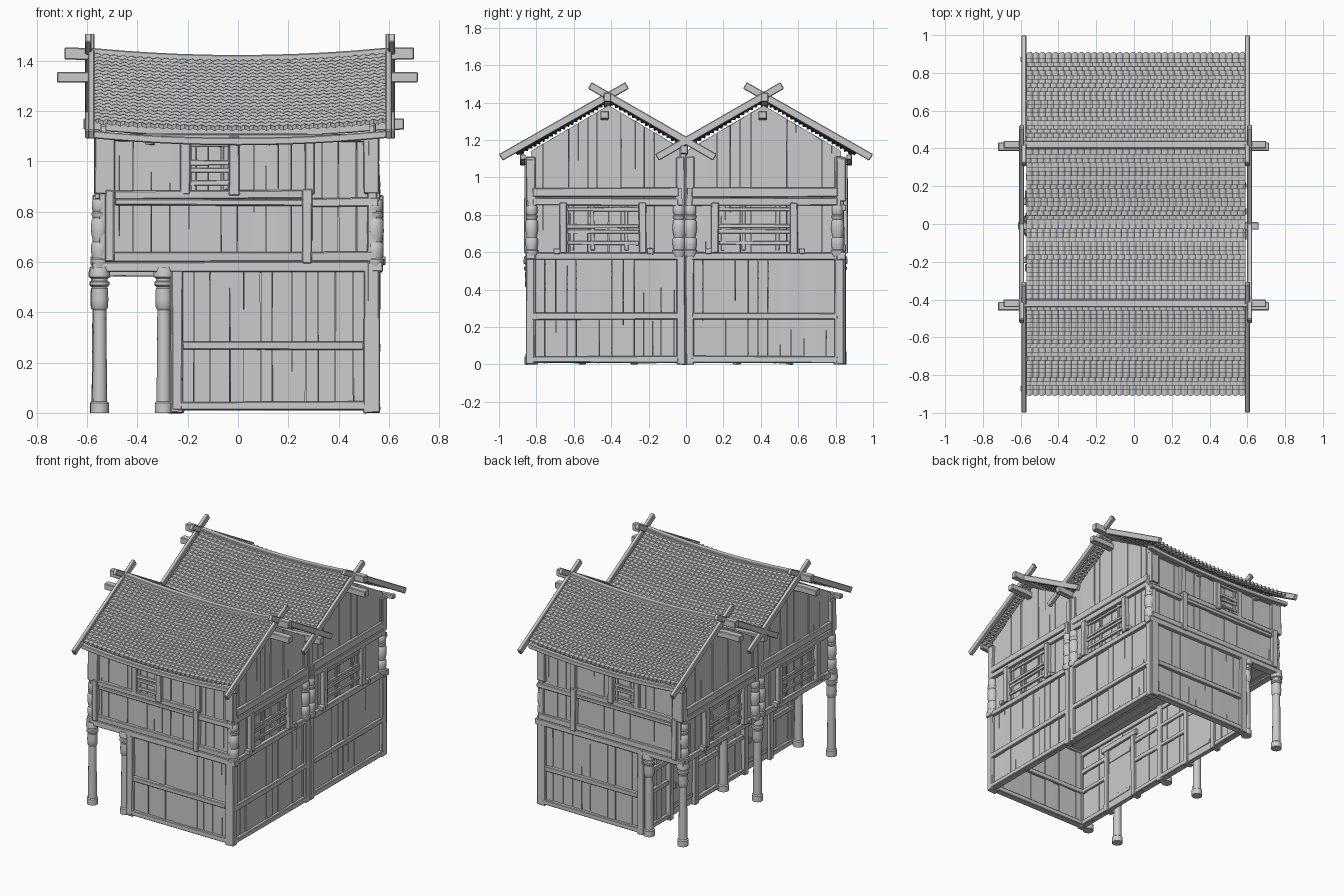
import bpy, bmesh, math, random
from mathutils import Vector

if "Cube" in bpy.data.objects:
    bpy.data.objects.remove(bpy.data.objects["Cube"])

random.seed(4)
J = lambda j: random.uniform(-j, j)
RIDGE, SLOPE = 0.415, 0.59


def finish(name, bm, bevel=0.0, smooth=False, recalc=True):
    if recalc:
        bmesh.ops.recalc_face_normals(bm, faces=bm.faces[:])
    me = bpy.data.meshes.new(name)
    bm.to_mesh(me)
    bm.free()
    ob = bpy.data.objects.new(name, me)
    bpy.context.collection.objects.link(ob)
    if bevel:
        m = ob.modifiers.new("worn_edges", 'BEVEL')
        m.width, m.segments = bevel, 1
    if smooth:
        bpy.ops.object.select_all(action='DESELECT')
        ob.select_set(True)
        bpy.context.view_layer.objects.active = ob
        bpy.ops.object.shade_smooth_by_angle(angle=math.radians(35))
    return ob


def tube(bm, rings):
    """Skin square rings of points into a closed bar."""
    rs = [[bm.verts.new(p) for p in r] for r in rings]
    for a, b in zip(rs, rs[1:]):
        for i in range(4):
            bm.faces.new((a[i], a[(i + 1) % 4], b[(i + 1) % 4], b[i]))
    bm.faces.new(rs[0])
    bm.faces.new(rs[-1])


def box(bm, M, u0, u1, z0, z1, d0=-0.02, d1=0.03, j=0.003, tops=None):
    """Slightly uneven box in wall coordinates: u along, d outward, z up."""
    t0, t1 = tops or (z1, z1)
    ring = lambda u, t: [M(u + J(j), d + J(j / 2), z + J(j))
                         for d, z in ((d0, z0), (d1, z0), (d1, t), (d0, t))]
    tube(bm, [ring(u0, t0), ring(u1, t1)])


def beam(bm, p, q, w, h):
    p, q = Vector(p), Vector(q)
    s = (q - p).cross(Vector((0, 0, 1))).normalized()
    t = s.cross(q - p).normalized()
    tube(bm, [[c + s * a * w / 2 + t * b * h / 2
               for a, b in ((-1, -1), (1, -1), (1, 1), (-1, 1))] for c in (p, q)])


def planks(bm, M, u0, u1, z0, top):
    u = u0
    while u < u1 - 0.005:
        v = u + random.uniform(0.045, 0.078)
        if v > u1 - 0.03:
            v = u1
        d = J(0.004)
        box(bm, M, u + 0.001, v - 0.001, z0 + J(0.004), 0, -0.008 + d, 0.01 + d,
            0.0015, (top(u), top(v)))
        u = v


def lathe(bm, x, y, prof, n=14):
    rs = [[bm.verts.new((x + r * math.cos(2 * math.pi * i / n),
                         y + r * math.sin(2 * math.pi * i / n), z)) for i in range(n)]
          for r, z in prof]
    for a, b in zip(rs, rs[1:]):
        for i in range(n):
            bm.faces.new((a[i], a[(i + 1) % n], b[(i + 1) % n], b[i]))
    bm.faces.new(rs[0])
    bm.faces.new(rs[-1])


def roof_z(y):
    return 1.43 - SLOPE * abs(abs(y) - RIDGE)


sag = lambda x: 0.028 * (x / 0.58) ** 2 - 0.018
gable_top = lambda y: roof_z(y) - 0.045

# Front and back walls
for name, s in (("front", -1), ("back", 1)):
    M = lambda u, d, z: (u, s * (0.825 + d), z)
    bm = bmesh.new()
    planks(bm, M, -0.23, 0.54, 0.02, lambda u: 0.59)
    planks(bm, M, -0.54, 0.54, 0.58, lambda u: 1.1)
    finish(name + "_wall_planks", bm)
    bm = bmesh.new()
    for u0, u1, z0, z1 in (
            (-0.265, -0.22, 0.01, 0.6), (0.5, 0.56, 0, 0.6),        # lower posts
            (-0.23, 0.52, 0.01, 0.045), (-0.22, 0.5, 0.25, 0.285),  # lower rails
            (-0.58, 0.575, 0.56, 0.6), (-0.53, 0.55, 0.6, 0.64),    # floor beams
            (-0.49, 0.27, 0.85, 0.885), (0.29, 0.56, 0.82, 0.855),
            (-0.49, 0.27, 0.825, 0.85), (-0.56, 0.56, 1.08, 1.11),
            (-0.57, -0.49, 0.87, 1.1), (0.5, 0.56, 0.87, 1.1),      # upper posts
            (-0.23, -0.19, 0.87, 1.09), (0.265, 0.305, 0.87, 1.09)):
        box(bm, M, u0, u1, z0, z1)
    for u0, u1, z0, z1 in ((-0.53, -0.49, 0.6, 0.885), (0.255, 0.295, 0.595, 0.89),
                           (-0.035, 0.005, 0.865, 1.1)):
        box(bm, M, u0, u1, z0, z1, -0.02, 0.04)
    finish(name + "_wall_frame", bm, 0.004)
    bm = bmesh.new()
    for z in (0.905, 0.955, 0.985, 1.06):
        box(bm, M, -0.19, -0.035, z, z + 0.018, 0, 0.022)
    for u in (-0.185, -0.06):
        box(bm, M, u, u + 0.02, 0.885, 1.08, 0, 0.018)
    for u in (-0.35, 0.14):
        box(bm, M, u - 0.018, u + 0.018, 1.065, 1.085, 0, 0.045)
    finish(name + "_window_slats", bm, 0.002)

# Side walls with twin gables
for name, s in (("right", 1), ("left", -1)):
    M = lambda u, d, z: (s * (0.535 + d), u, z)
    bm = bmesh.new()
    if s > 0:
        planks(bm, M, -0.83, 0.83, 0.01, lambda u: 0.58)
    for a, b in ((-0.83, -RIDGE), (-RIDGE, 0), (0, RIDGE), (RIDGE, 0.83)):
        planks(bm, M, a, b, 0.57, gable_top)
    finish(name + "_wall_planks", bm)
    bm = bmesh.new()
    low = 0.0 if s > 0 else 0.56
    for u0, u1 in ((-0.855, -0.81), (-0.052, -0.006), (-0.002, 0.044), (0.795, 0.845)):
        if s > 0:
            box(bm, M, u0, u1, low, 0.6)
        box(bm, M, u0, u1, 0.6, 1.11, -0.02, 0.018)
    for u0, u1 in ((-0.82, -0.04), (0.03, 0.81)):
        rails = [(0.56, 0.6), (0.85, 0.89), (0.895, 0.945)]
        if s > 0:
            rails += [(0.01, 0.045), (0.24, 0.275)]
        for z0, z1 in rails:
            box(bm, M, u0, u1, z0, z1)
    for o in (0, 0.81):
        for u in (-0.655, -0.232):
            box(bm, M, u + o - 0.02, u + o + 0.02, 0.595, 0.865, -0.02, 0.042)
    finish(name + "_wall_frame", bm, 0.004)
    bm = bmesh.new()
    for o in (0, 0.81):
        for z in (0.64, 0.7, 0.73, 0.82):
            box(bm, M, o - 0.635, o - 0.252, z, z + 0.02, 0, 0.022)
        for u in (-0.62, -0.51, -0.33):
            box(bm, M, o + u, o + u + 0.02, 0.61, 0.85, 0, 0.017)
        for u in (-0.69, -0.19):
            box(bm, M, o + u - 0.016, o + u + 0.016, 0.59, 0.62, 0, 0.05)
    finish(name + "_window_slats", bm, 0.002)

# Recessed porch wall with a door in each bay
M = lambda u, d, z: (-0.24 - d, u, z)
bm = bmesh.new()
planks(bm, M, -0.82, 0.82, 0.01, lambda u: 0.57)
finish("porch_wall_planks", bm)
bm = bmesh.new()
for u in (-0.83, 0, 0.83):
    box(bm, M, u - 0.025, u + 0.025, 0, 0.58)
for c in (-0.415, 0.415):
    for a, b in ((-0.4, -0.125), (0.125, 0.4)):
        for z in (0.01, 0.25, 0.4):
            box(bm, M, c + a, c + b, z, z + 0.033)
    for u in (-0.14, 0.14):
        box(bm, M, c + u - 0.02, c + u + 0.02, 0, 0.5, -0.025, 0.04)
    box(bm, M, c - 0.18, c + 0.18, 0.46, 0.5, -0.028, 0.045)
    box(bm, M, c - 0.4, c + 0.4, 0.535, 0.57)
finish("porch_wall_frame", bm, 0.004)
bm = bmesh.new()
for c in (-0.415, 0.415):
    box(bm, M, c - 0.12, c + 0.12, 0.01, 0.46, -0.016, 0.018)
    for z in (0.06, 0.36):
        box(bm, M, c - 0.11, c + 0.11, z, z + 0.03, -0.02, 0.026)
    box(bm, M, c + 0.08, c + 0.1, 0.2, 0.24, 0, 0.035)
finish("doors", bm, 0.002)

# Upper floor boards and joists
bm = bmesh.new()
x = -0.55
while x < 0.52:
    w = random.uniform(0.06, 0.09)
    box(bm, lambda u, d, z: (d, u, z), -0.83, 0.83, 0.575, 0.59, x, min(x + w, 0.54) - 0.002, 0.001)
    x += w
for y in (-0.42, 0, 0.42):
    box(bm, lambda u, d, z: (u, y + d, z), -0.56, -0.24, 0.545, 0.576)
finish("upper_floor", bm)

# Turned porch columns and turned corner posts
POST = ((.036, 0), (.036, .04), (.029, .046), (.026, .41), (.032, .418), (.034, .45),
        (.032, .495), (.028, .5), (.038, .508), (.038, .52), (.031, .525), (.031, .535),
        (.041, .54), (.041, .56), (.036, .58))
TURN = ((.028, .575), (.036, .595), (.036, .61), (.03, .615), (.034, .64), (.034, .67), (.027, .68),
        (.029, .69), (.035, .72), (.033, .765), (.026, .775), (.032, .785), (.032, .795),
        (.026, .8), (.031, .81), (.031, .84), (.026, .85))
bm = bmesh.new()
for x in (-0.55, -0.295):
    for y in (-0.825, 0, 0.825):
        lathe(bm, x + J(0.006), y + J(0.006), POST)
finish("porch_columns", bm, smooth=True)
bm = bmesh.new()
for x in (-0.55, 0.545):
    for y in (-0.825, -0.038, 0.024, 0.81):
        lathe(bm, x, y, TURN)
        box(bm, lambda u, d, z: (x + u, y + d, z), -.018, .018, .85, .94, -.018, .018)
finish("turned_corner_posts", bm, smooth=True)

# Tiled roof slopes: stepped courses with rounded tile ends, sagging midway
COLS, SUB = 34, 4
for nm, s, y1, n in (("front_outer", -1, 0.9, 22), ("front_inner", -1, 0.0, 18),
                     ("back_outer", 1, 0.9, 22), ("back_inner", 1, 0.0, 18)):
    bm = bmesh.new()
    rows = []
    for k in range(n):
        shift = J(0.2)
        for t, lift in ((k / n, -0.003), ((k + 1) / n, 0.009)):
            row = []
            for i in range(COLS * SUB + 1):
                x = -0.57 + 1.16 * i / (COLS * SUB)
                bump = abs(math.sin(math.pi * (i / SUB + shift)))
                y = RIDGE + (y1 - RIDGE) * t
                z = roof_z(y) + sag(x) + lift + 0.009 * bump
                if y1 > 0 and k == n - 1 and lift > 0:
                    y += 0.012 * bump
                row.append(bm.verts.new((x, s * y, z)))
            rows.append(row)
    for a, b in zip(rows, rows[1:]):
        for i in range(len(a) - 1):
            bm.faces.new((a[i], a[i + 1], b[i + 1], b[i]))
    bm.normal_update()
    bm.faces.ensure_lookup_table()
    if bm.faces[0].normal.z < 0:
        bmesh.ops.reverse_faces(bm, faces=bm.faces[:])
    ob = finish("roof_tiles_" + nm, bm, recalc=False)
    m = ob.modifiers.new("thickness", 'SOLIDIFY')
    m.thickness, m.offset = 0.016, -1

# Ridge, purlin and valley beams following the sag
bm = bmesh.new()
for y, z, x0, x1, w, h in ((-.42, 1.425, -.69, .70, .04, .048), (.42, 1.425, -.69, .70, .04, .048),
                           (-.435, 1.33, -.72, .715, .045, .042), (.41, 1.33, -.72, .715, .045, .042),
                           (-.01, 1.145, -.615, .66, .04, .045),
                           (-.872, 1.105, -.6, .605, .03, .03), (.872, 1.105, -.6, .605, .03, .03)):
    rings = []
    for i in range(13):
        x = x0 + (x1 - x0) * i / 12
        c = z + min(sag(x), 0.012) - 0.008
        rings.append([(x, y + a * w / 2, c + b * h / 2)
                      for a, b in ((-1, -1), (1, -1), (1, 1), (-1, 1))])
    tube(bm, rings)
finish("roof_beams", bm, 0.004)

# Crossed bargeboards on each gable end
bm = bmesh.new()
for x, o in ((-0.583, -1), (0.6, 1)):
    for s in (-1, 1):
        beam(bm, (x, s * 0.99, 1.107), (x, s * 0.315, 1.492), 0.026, 0.04)
        beam(bm, (x + o * 0.012, s * -0.155, 1.107), (x + o * 0.012, s * 0.515, 1.492), 0.026, 0.04)
finish("bargeboards", bm, 0.004)
